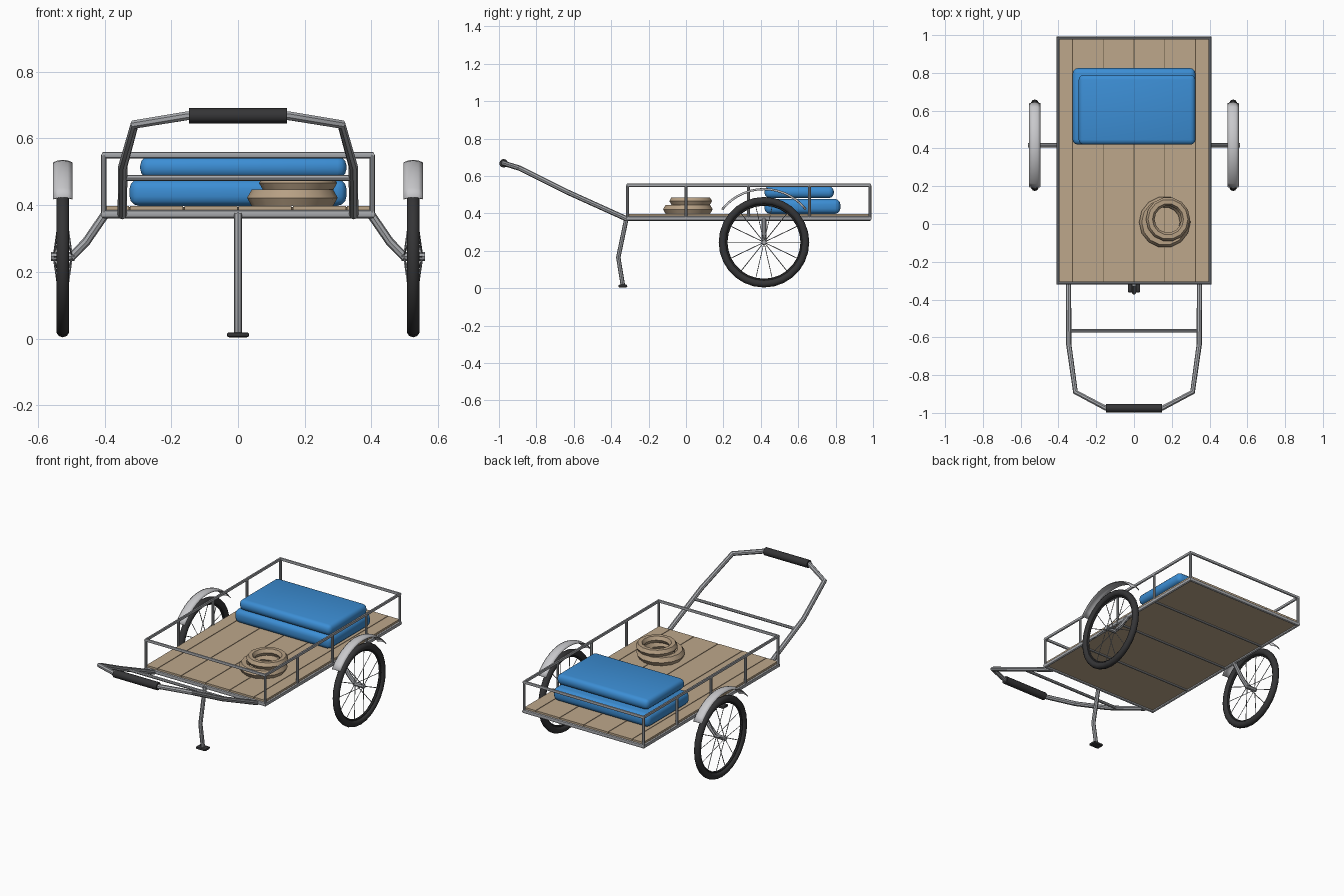
import bpy, bmesh
from math import sin, cos, pi, radians
from mathutils import Vector

cube = bpy.data.objects.get("Cube")
if cube:
    bpy.data.objects.remove(cube, do_unlink=True)


def material(name, color):
    m = bpy.data.materials.new(name)
    m.use_nodes = True
    m.diffuse_color = (*color, 1)
    m.node_tree.nodes["Principled BSDF"].inputs["Base Color"].default_value = (*color, 1)
    return m


STEEL = material("steel grey", (0.38, 0.39, 0.41))
FENDER = material("light metal", (0.58, 0.58, 0.60))
RUBBER = material("black rubber", (0.035, 0.035, 0.037))
WOOD = material("light wood", (0.51, 0.39, 0.26))
SEAM = material("dark wood seam", (0.12, 0.085, 0.05))
ROPE = material("tan rope", (0.47, 0.35, 0.23))
BLUE = material("blue fabric", (0.045, 0.27, 0.66))


def finish(ob, mat, angle=40):
    """Assign the colour and smooth the soft edges."""
    ob.data.materials.clear()
    ob.data.materials.append(mat)
    bpy.ops.object.select_all(action='DESELECT')
    ob.select_set(True)
    bpy.context.view_layer.objects.active = ob
    bpy.ops.object.shade_smooth_by_angle(angle=radians(angle))
    return ob


def mesh_object(name, bm, mat, angle=40):
    me = bpy.data.meshes.new(name)
    bmesh.ops.recalc_face_normals(bm, faces=bm.faces)
    bm.to_mesh(me)
    bm.free()
    ob = bpy.data.objects.new(name, me)
    bpy.context.collection.objects.link(ob)
    return finish(ob, mat, angle)


def box(name, lo, hi, mat, bevel=0, segments=3):
    bm = bmesh.new()
    bmesh.ops.create_cube(bm, size=1)
    lo, hi = Vector(lo), Vector(hi)
    for v in bm.verts:
        v.co = (lo + hi) / 2 + v.co * (hi - lo)
    if bevel:
        bmesh.ops.bevel(bm, geom=bm.edges[:], offset=bevel, segments=segments,
                        profile=0.5, affect='EDGES')
    return mesh_object(name, bm, mat)


def tube(name, paths, radius, mat, closed=False, sides=8):
    """Sweep a round tube along one or more straight-jointed paths."""
    cu = bpy.data.curves.new(name, 'CURVE')
    cu.dimensions = '3D'
    cu.bevel_depth = radius
    cu.bevel_resolution = (sides - 4) // 2
    cu.use_fill_caps = True
    for path in paths:
        sp = cu.splines.new('POLY')
        sp.points.add(len(path) - 1)
        for p, co in zip(sp.points, path):
            p.co = (*co, 1)
        sp.use_cyclic_u = closed
    ob = bpy.data.objects.new(name, cu)
    bpy.context.collection.objects.link(ob)
    bpy.ops.object.select_all(action='DESELECT')
    ob.select_set(True)
    bpy.context.view_layer.objects.active = ob
    bpy.ops.object.convert(target='MESH')
    return finish(bpy.context.object, mat)


def ring(name, center, major, minor, mat, seg, sides, axis='Z', angle=40):
    rot = (0, pi / 2, 0) if axis == 'X' else (0, 0, 0)
    bpy.ops.mesh.primitive_torus_add(location=center, rotation=rot, major_radius=major,
                                     minor_radius=minor, major_segments=seg,
                                     minor_segments=sides)
    ob = bpy.context.object
    ob.name = name
    return finish(ob, mat, angle)


# Bed frame, top rail and posts
X, Y0, Y1 = 0.402, -0.312, 0.983
LOW, TOP = 0.373, 0.55
corners = [(-X, Y0), (X, Y0), (X, Y1), (-X, Y1)]
tube("bed_frame", [[(x, y, LOW) for x, y in corners]], 0.0125, STEEL, closed=True)
tube("top_rail", [[(x, y, TOP) for x, y in corners]], 0.01, STEEL, closed=True)
posts = corners + [(s * X, y) for s in (-1, 1) for y in (0.0, 0.335, 0.66)]
tube("rail_posts", [[(x, y, LOW), (x, y, TOP)] for x, y in posts], 0.008, STEEL)
tube("cross_beams", [[(-X, y, 0.37), (X, y, 0.37)] for y in (0.0, 0.335, 0.66)],
     0.007, STEEL)

# Plank deck with narrow dark gaps
box("deck_base", (-X, Y0, 0.371), (X, Y1, 0.386), WOOD)
seams = [-X, -0.325, -0.163, 0, 0.163, 0.325, X]
for a, b in zip(seams, seams[1:]):
    box("plank", (a + 0.002, Y0, 0.385), (b - 0.002, Y1, 0.397), WOOD)
for x in seams[1:-1]:
    box("plank_seam", (x - 0.0025, Y0 + 0.005, 0.385), (x + 0.0025, Y1 - 0.005, 0.394), SEAM)

# Pull handle with crossbar and grip
side = [(0.347, -0.315, 0.37), (0.345, -0.64, 0.517),
        (0.31, -0.89, 0.642), (0.15, -0.975, 0.668)]
tube("pull_handle", [side + [(-x, y, z) for x, y, z in reversed(side)]], 0.014, STEEL)
tube("handle_crossbar", [[(-0.345, -0.565, 0.482), (0.345, -0.565, 0.482)]], 0.009, STEEL)
tube("handle_grip", [[(-0.147, -0.975, 0.668), (0.147, -0.975, 0.668)]], 0.023, RUBBER,
     sides=12)

# Front prop leg and foot
tube("prop_leg", [[(0, -0.318, 0.375), (0, -0.362, 0.165), (0, -0.337, 0.012)]],
     0.012, STEEL)
box("prop_foot", (-0.033, -0.362, 0.004), (0.033, -0.314, 0.019), RUBBER, 0.006, 2)

# Wheels, axle struts and fenders
WX, WY, WZ = 0.525, 0.417, 0.246
for s, label in ((1, "left"), (-1, "right")):
    c = (s * WX, WY, WZ)
    ring(label + "_tyre", c, 0.222, 0.02, RUBBER, 28, 10, 'X', 50)
    ring(label + "_rim", c, 0.202, 0.007, RUBBER, 28, 6, 'X', 50)
    tube(label + "_hub", [[(s * 0.49, WY, WZ), (s * 0.56, WY, WZ)]], 0.013, STEEL)
    spokes = []
    for i in range(14):
        a = 2 * pi * i / 14
        flange = WX + (0.027 if i % 2 else -0.027)
        spokes.append([(s * flange, WY + 0.01 * cos(a), WZ + 0.01 * sin(a)),
                       (s * WX, WY + 0.203 * cos(a), WZ + 0.203 * sin(a))])
    tube(label + "_spokes", spokes, 0.0022, STEEL, sides=4)
    tube(label + "_axle_strut", [[(s * 0.4, WY, 0.37), (s * 0.455, WY, 0.29),
                                  (s * 0.498, WY, WZ)]], 0.013, STEEL)

    # Arched fender strip
    bm = bmesh.new()
    rows = []
    for i in range(15):
        a = radians(38 + 104 * i / 14)
        row = []
        for j in range(-2, 3):
            r = 0.288 - 0.002 * j * j
            row.append(bm.verts.new((s * WX + 0.0145 * j, WY + r * cos(a), WZ + r * sin(a))))
        rows.append(row)
    for p, q in zip(rows, rows[1:]):
        for j in range(4):
            bm.faces.new((p[j], p[j + 1], q[j + 1], q[j]))
    fender = mesh_object(label + "_fender", bm, FENDER)
    mod = fender.modifiers.new("thickness", 'SOLIDIFY')
    mod.thickness = 0.004
    mod.offset = 0

# Stacked padded bundles
box("lower_bundle", (-0.325, 0.42, 0.398), (0.325, 0.825, 0.477), BLUE, 0.028)
box("upper_bundle", (-0.293, 0.42, 0.482), (0.325, 0.79, 0.545), BLUE, 0.026)

# Two stacked rope coils
ring("lower_rope_coil", (0.163, 0.01, 0.422), 0.108, 0.028, ROPE, 14, 6)
ring("upper_rope_coil", (0.18, 0.025, 0.466), 0.094, 0.023, ROPE, 14, 6)
